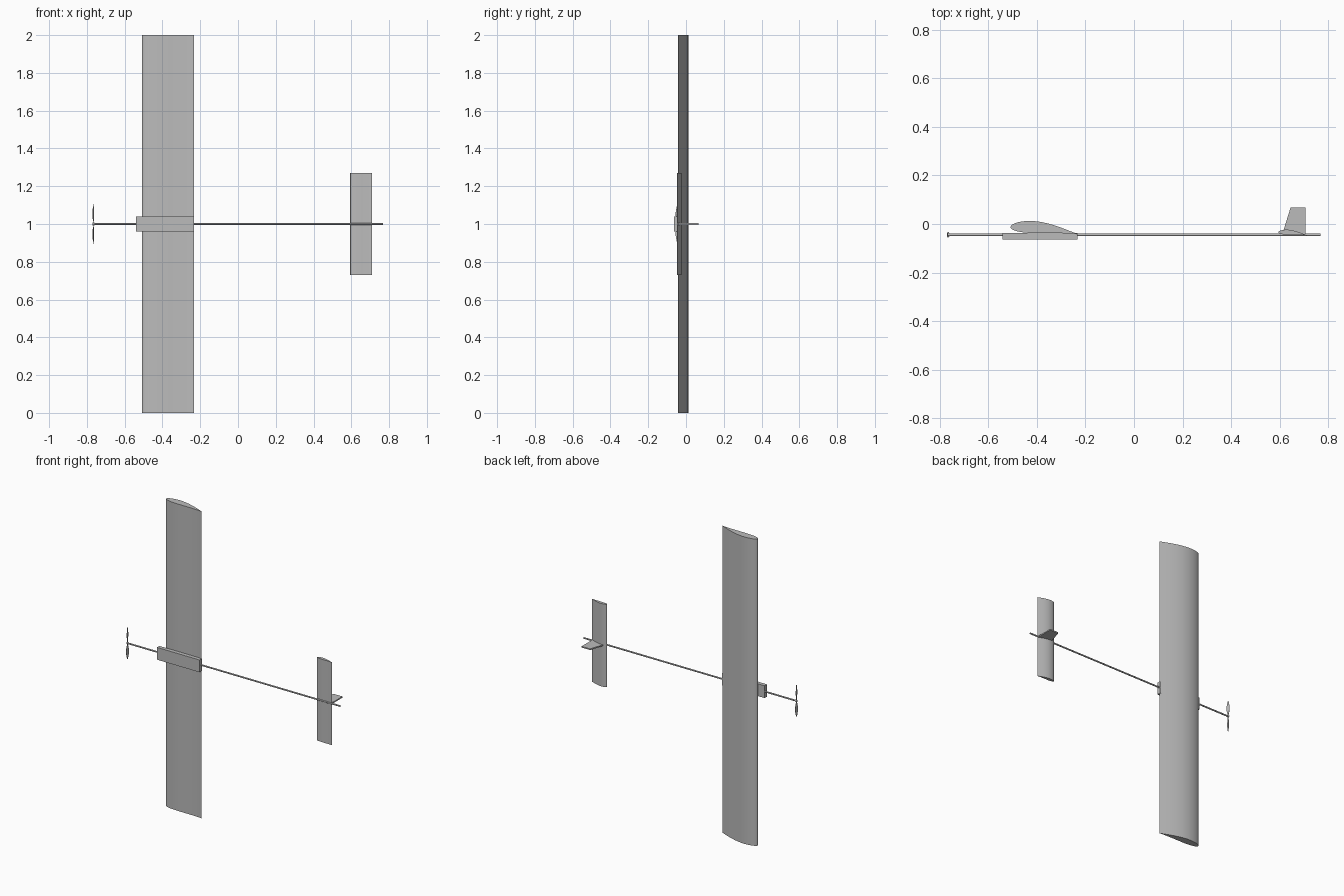
import bpy, bmesh, math
from mathutils import Vector, Matrix
from mathutils.geometry import interpolate_bezier

cube = bpy.data.objects.get("Cube")
if cube:
    bpy.data.objects.remove(cube)

GREY = (0.5, 0.5, 0.5, 1)
mat = bpy.data.materials.new("plain grey")
mat.use_nodes = True
mat.diffuse_color = GREY
mat.node_tree.nodes["Principled BSDF"].inputs["Base Color"].default_value = GREY

MID = 1.0        # height of the centre line
BOOM_Y = -0.044  # depth of the boom axis


def finish(obj, name, smooth=False):
    obj.name = name
    obj.data.materials.clear()
    obj.data.materials.append(mat)
    if smooth:
        bpy.ops.object.select_all(action="DESELECT")
        obj.select_set(True)
        bpy.context.view_layer.objects.active = obj
        bpy.ops.object.shade_smooth_by_angle(angle=math.radians(35))
    return obj


def prism(name, outline, half, matrix=Matrix(), smooth=False):
    """Extrude a flat outline symmetrically along local z."""
    bm = bmesh.new()
    face = bm.faces.new([bm.verts.new((p[0], p[1], -half)) for p in outline])
    cap = bmesh.ops.extrude_face_region(bm, geom=[face])["geom"]
    verts = [v for v in cap if isinstance(v, bmesh.types.BMVert)]
    bmesh.ops.translate(bm, verts=verts, vec=(0, 0, 2 * half))
    bmesh.ops.recalc_face_normals(bm, faces=bm.faces)
    bm.transform(matrix)
    mesh = bpy.data.meshes.new(name)
    bm.to_mesh(mesh)
    bm.free()
    obj = bpy.data.objects.new(name, mesh)
    bpy.context.collection.objects.link(obj)
    return finish(obj, name, smooth)


def rod(name, x0, x1, radius):
    bpy.ops.mesh.primitive_cylinder_add(
        vertices=16, radius=radius, depth=x1 - x0,
        location=((x0 + x1) / 2, BOOM_Y, MID), rotation=(0, math.pi / 2, 0))
    return finish(bpy.context.object, name, True)


def airfoil():
    """Cambered section with its leading edge at the origin."""
    nose, crest, tail, belly, tail_low = [Vector(p) for p in (
        (0, 0), (0.08, 0.0255), (0.275, -0.028), (0.07, -0.023), (0.275, -0.0295))]
    segments = [
        (nose, (0, 0.014), (0.035, 0.0255), crest),
        (crest, (0.14, 0.0255), (0.2, 0.002), tail),
        (tail_low, (0.22, -0.021), (0.12, -0.027), belly),
        (belly, (0.03, -0.02), (0, -0.012), nose)]
    points = []
    for a, b, c, d in segments:
        points += interpolate_bezier(a, Vector(b), Vector(c), d, 11)[:-1]
        if d is tail:
            points.append(tail)
    return points


# Wing and tailplane share one section
section = airfoil()
prism("wing", section, 1.0, Matrix.Translation((-0.508, -0.013, MID)), True)
prism("tailplane", [p * 0.42 for p in section], 0.27,
      Matrix.Translation((0.594, -0.034, MID)), True)

# Upright tail fin
prism("tail_fin", [(0.61, -0.042), (0.706, -0.042), (0.706, 0.067), (0.644, 0.067)],
      0.004, Matrix.Translation((0, 0, MID)))

# Boom and equipment pod
rod("boom", -0.765, 0.768, 0.005)
prism("pod", [(-0.54, -0.063), (-0.233, -0.063), (-0.233, -0.038), (-0.54, -0.038)],
      0.04, Matrix.Translation((0, 0, MID)))

# Propeller: hub and two pitched, lens-shaped blades
rod("propeller_hub", -0.77, -0.76, 0.007)
steps = 12
edge = [(0.003 + 0.102 * i / steps, 0.002 + 0.009 * math.sin(math.pi * i / steps) ** 1.3)
        for i in range(steps)]
blade = edge + [(0.105, 0)] + [(r, -w) for r, w in reversed(edge)]
to_plane = Matrix(((0, 0, 1, 0), (0, 1, 0, 0), (1, 0, 0, 0), (0, 0, 0, 1)))
for name, turn in (("upper_blade", 0), ("lower_blade", math.pi)):
    place = (Matrix.Translation((-0.766, BOOM_Y, MID)) @ Matrix.Rotation(turn, 4, "X")
             @ Matrix.Rotation(math.radians(15), 4, "Z") @ to_plane)
    prism(name, blade, 0.0012, place)
